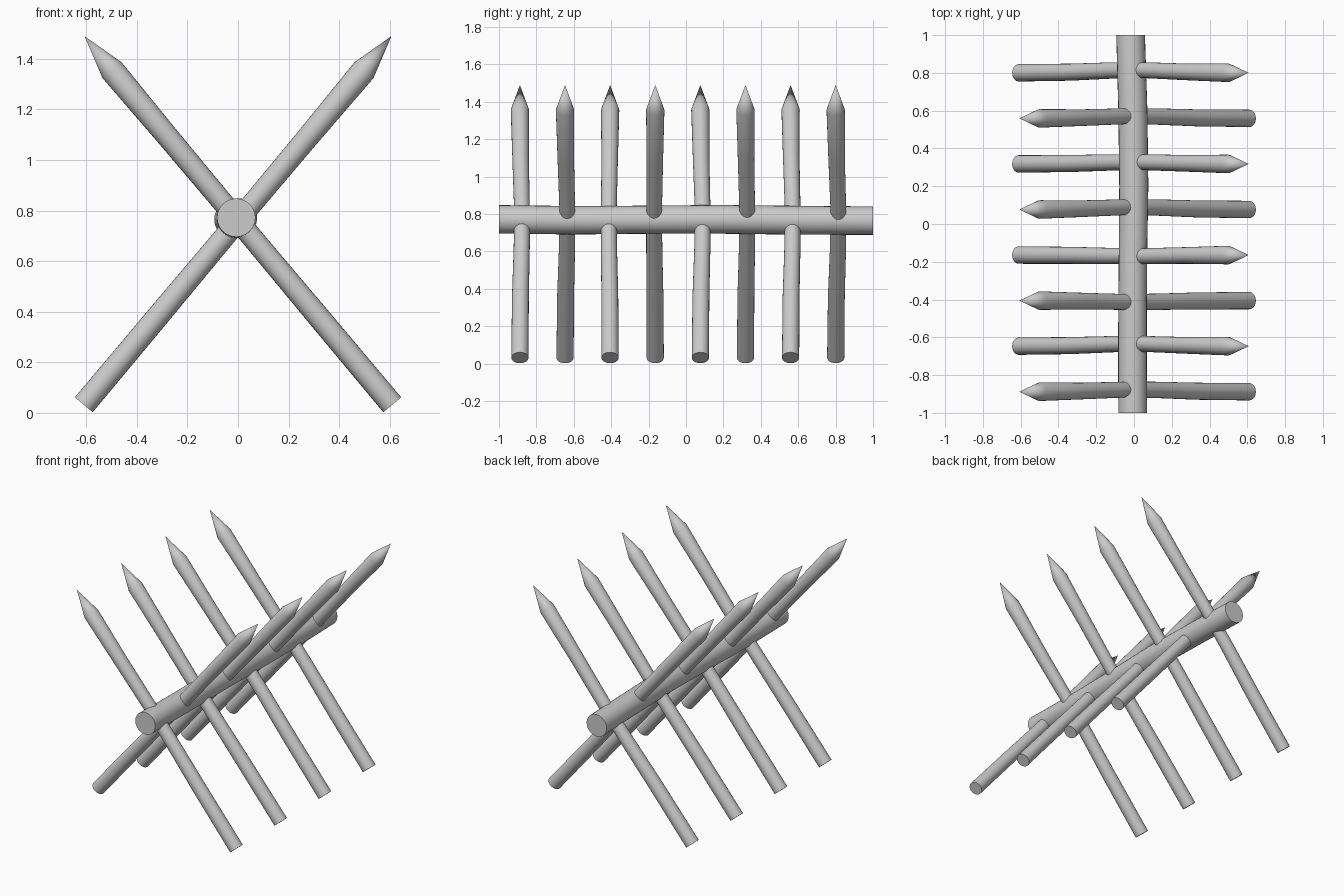
import bpy, bmesh, math
from mathutils import Vector

if "Cube" in bpy.data.objects:
    bpy.data.objects.remove(bpy.data.objects["Cube"])

SIDES = 24


def pole(name, stations):
    """Loft rings square to the overall axis; radius 0 makes a point, other ends are capped flat."""
    pts = [(Vector(p), r) for p, r in stations]
    axis = (pts[-1][0] - pts[0][0]).normalized()
    u = axis.cross(Vector((0, 1, 0)) if abs(axis.y) < 0.9 else Vector((0, 0, 1))).normalized()
    v = axis.cross(u)
    bm = bmesh.new()
    rings = []
    for p, r in pts:
        if r == 0:
            rings.append([bm.verts.new(p)])
        else:
            rings.append([bm.verts.new(p + r * (math.cos(a) * u + math.sin(a) * v))
                          for a in (2 * math.pi * i / SIDES for i in range(SIDES))])
    for a, b in zip(rings, rings[1:]):
        for i in range(SIDES):
            j = (i + 1) % SIDES
            if len(b) == 1:
                bm.faces.new((a[i], a[j], b[0]))
            else:
                bm.faces.new((a[i], a[j], b[j], b[i]))
    for ring in (rings[0], rings[-1]):
        if len(ring) > 1:
            bm.faces.new(ring)
    bmesh.ops.recalc_face_normals(bm, faces=bm.faces)
    mesh = bpy.data.meshes.new(name)
    bm.to_mesh(mesh)
    bm.free()
    obj = bpy.data.objects.new(name, mesh)
    bpy.context.collection.objects.link(obj)
    bpy.ops.object.select_all(action='DESELECT')
    obj.select_set(True)
    bpy.context.view_layer.objects.active = obj
    bpy.ops.object.shade_smooth_by_angle(angle=math.radians(25))
    return obj


# Horizontal log, slightly crooked
pole("beam", [((-0.007, -1, 0.772), 0.076), ((-0.008, -0.6, 0.767), 0.076),
              ((-0.006, -0.2, 0.77), 0.075), ((-0.001, 0.2, 0.772), 0.077),
              ((-0.006, 0.6, 0.767), 0.077), ((-0.018, 1, 0.765), 0.076)])

# Sharpened stakes crossing the log, alternating in lean; each bows a little along y
bows = [0.011, 0.012, -0.007, -0.006, 0.012, 0.009, 0.011, 0.014]
profile = [(0, 0, 0.046), (0.25, 0.25, 0.045), (0.45, 0.9, 0.043),
           (0.6, 1, 0.042), (0.8, 0.35, 0.044), (1, 0, 0.049)]
for i, bow in enumerate(bows):
    lean = -1 if i % 2 == 0 else 1
    y = -0.888 + i * 0.2412
    stations = [((lean * (-0.61 + 1.108 * t), y + bow * b, 0.032 + 1.323 * t), r)
                for t, b, r in profile]
    stations.append(((lean * 0.607, y, 1.49), 0))
    pole(f"stake_{i + 1}", stations)
